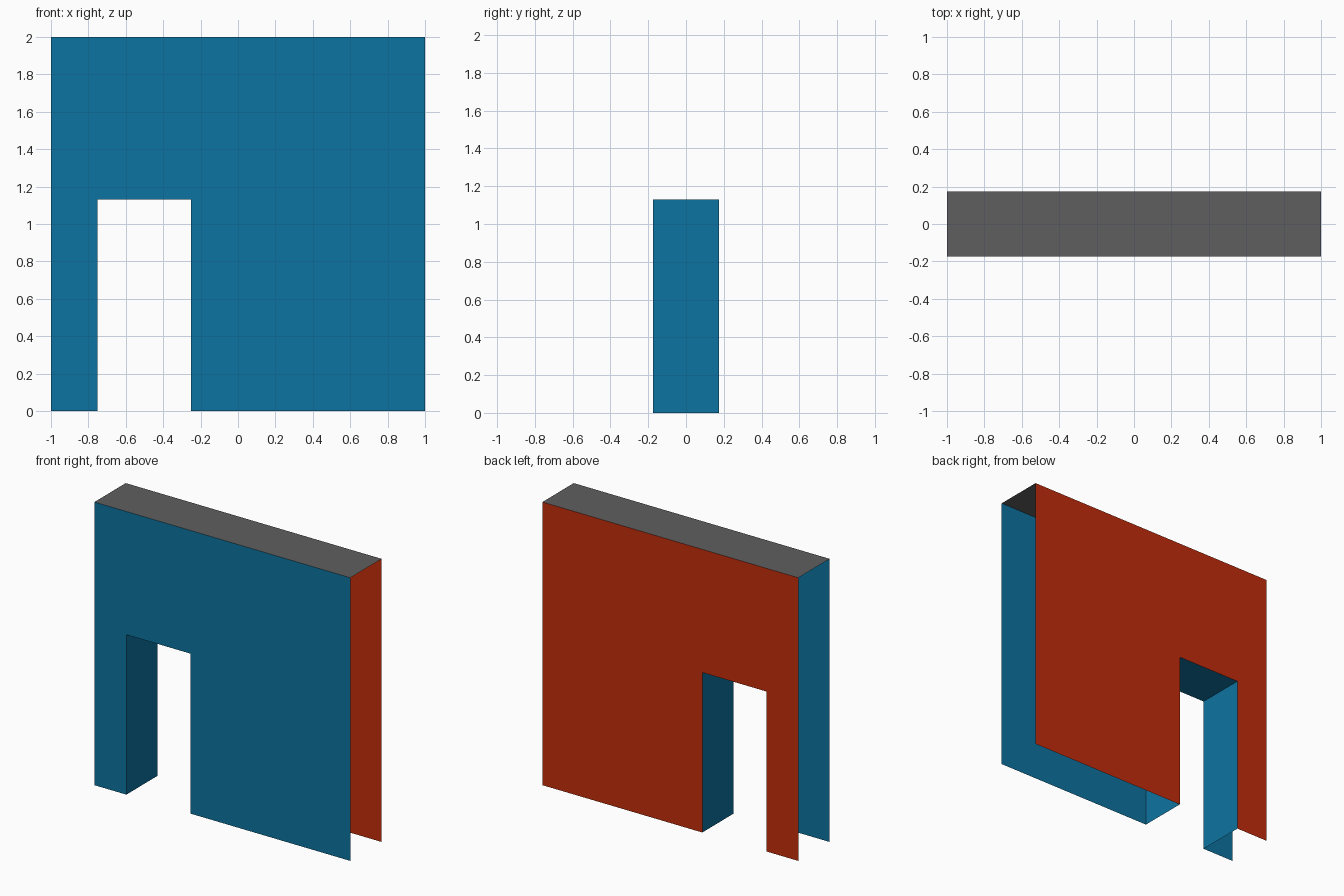
import bpy
from mathutils import Vector

cube = bpy.data.objects.get("Cube")
if cube:
    bpy.data.objects.remove(cube, do_unlink=True)

HALF_WIDTH, HALF_DEPTH, HEIGHT = 1.0, 0.175, 2.0
DOOR_MIN, DOOR_MAX, DOOR_TOP = -0.75, -0.25, 1.13


def make_material(name, rgb):
    mat = bpy.data.materials.new(name)
    mat.use_nodes = True
    color = (*rgb, 1.0)
    mat.diffuse_color = color
    mat.node_tree.nodes["Principled BSDF"].inputs["Base Color"].default_value = color
    return mat


blue = make_material("blue", (0.004, 0.175, 0.356))
red = make_material("rust red", (0.546, 0.026, 0.004))
grey = make_material("grey", (0.114, 0.114, 0.114))


def sheet(name, points, normal, mat):
    """Single flat face wound so that it looks along the given normal."""
    mesh = bpy.data.meshes.new(name)
    mesh.from_pydata(points, [], [range(len(points))])
    if mesh.polygons[0].normal.dot(Vector(normal)) < 0:
        mesh.flip_normals()
    mesh.materials.append(mat)
    obj = bpy.data.objects.new(name, mesh)
    bpy.context.collection.objects.link(obj)


def across(name, start, end, normal, mat):
    """Strip bridging front and back along a line in the x-z plane."""
    (x0, z0), (x1, z1) = start, end
    d = HALF_DEPTH
    sheet(name, [(x0, -d, z0), (x1, -d, z1), (x1, d, z1), (x0, d, z0)], normal, mat)


# Front and back wall faces share the doorway outline
outline = [(-HALF_WIDTH, 0), (DOOR_MIN, 0), (DOOR_MIN, DOOR_TOP),
           (DOOR_MAX, DOOR_TOP), (DOOR_MAX, 0), (HALF_WIDTH, 0),
           (HALF_WIDTH, HEIGHT), (-HALF_WIDTH, HEIGHT)]
for name, side, mat in (("front_wall", -1, blue), ("back_wall", 1, red)):
    sheet(name, [(x, side * HALF_DEPTH, z) for x, z in outline], (0, side, 0), mat)

# Top cap; ends and underside stay open
across("wall_top", (-HALF_WIDTH, HEIGHT), (HALF_WIDTH, HEIGHT), (0, 0, 1), grey)

# Doorway lining
across("right_door_jamb", (DOOR_MIN, 0), (DOOR_MIN, DOOR_TOP), (1, 0, 0), blue)
across("left_door_jamb", (DOOR_MAX, 0), (DOOR_MAX, DOOR_TOP), (-1, 0, 0), blue)
across("door_header", (DOOR_MIN, DOOR_TOP), (DOOR_MAX, DOOR_TOP), (0, 0, -1), blue)
